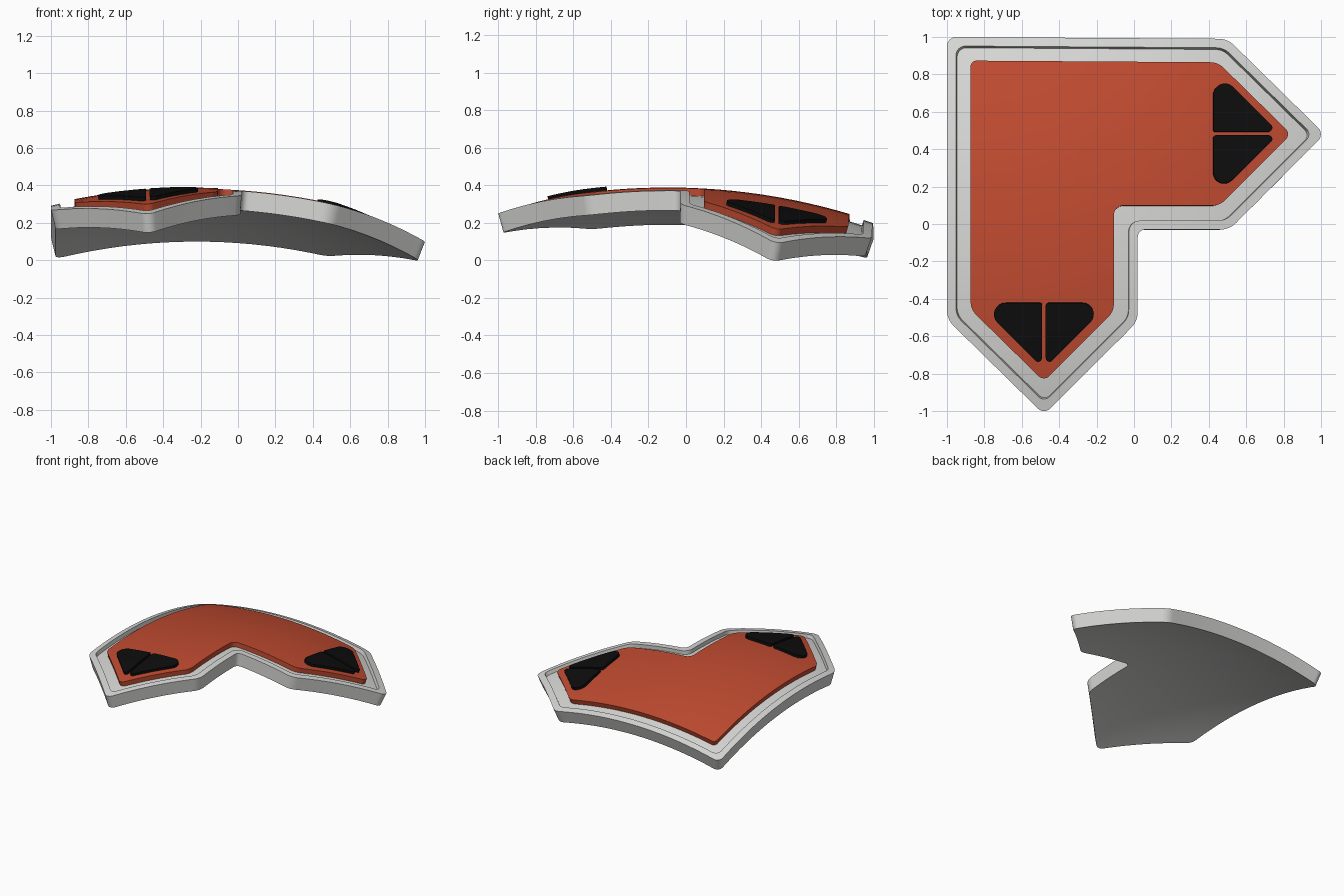
import bpy, bmesh, math
from mathutils import Vector, Matrix

cube = bpy.data.objects.get("Cube")
if cube:
    bpy.data.objects.remove(cube)

# Sphere that every part is wrapped onto; heights are measured from the rim top
RADIUS = 3.4
CENTRE = Vector((-0.23, -0.1, 0.38 - RADIUS))
BOTTOM, FLOOR, PANEL_TOP, PAD_TOP = -0.105, -0.03, 0.008, 0.028


def material(name, colour):
    mat = bpy.data.materials.new(name)
    mat.use_nodes = True
    mat.diffuse_color = (*colour, 1)
    bsdf = next(n for n in mat.node_tree.nodes if n.type == 'BSDF_PRINCIPLED')
    bsdf.inputs["Base Color"].default_value = (*colour, 1)
    bsdf.inputs["Roughness"].default_value = 0.6
    return mat


GREY = material("light grey", (0.68, 0.68, 0.67))
RED = material("brick red", (0.53, 0.07, 0.03))
BLACK = material("black", (0.004, 0.004, 0.004))


def directions(points, i):
    a, b, c = points[i - 1], points[i], points[(i + 1) % len(points)]
    return (b - a).normalized(), (c - b).normalized()


def inset(points, distance):
    """Move a counter-clockwise outline inward with mitred corners."""
    result = []
    for i, p in enumerate(points):
        d0, d1 = directions(points, i)
        n0, n1 = Vector((-d0.y, d0.x)), Vector((-d1.y, d1.x))
        result.append(p + (n0 + n1) * distance / (1 + n0.dot(n1)))
    return result


def rounded(points, radii, steps=8):
    """Replace each corner with an arc."""
    result = []
    for i, (p, r) in enumerate(zip(points, radii)):
        d0, d1 = directions(points, i)
        turn = math.atan2(d0.cross(d1), d0.dot(d1))
        start = p - d0 * r * math.tan(abs(turn) / 2)
        centre = start + Vector((-d0.y, d0.x)) * math.copysign(r, turn)
        for k in range(steps + 1):
            result.append(centre + Matrix.Rotation(turn * k / steps, 2) @ (start - centre))
    return result


def wrapped_solid(name, loops, mat):
    """Skin a stack of (outline, height) loops, cap it, and wrap it on the sphere."""
    bm = bmesh.new()
    rings = [[bm.verts.new((p.x, p.y, h)) for p in pts] for pts, h in loops]
    for low, high in zip(rings, rings[1:]):
        for i in range(len(low)):
            bm.faces.new((low[i - 1], low[i], high[i], high[i - 1]))
    caps = [bm.faces.new(rings[0]), bm.faces.new(rings[-1])]
    bmesh.ops.recalc_face_normals(bm, faces=bm.faces)
    bmesh.ops.triangulate(bm, faces=caps)
    # Slice into a grid so that the flat part can bend
    for axis in (Vector((1, 0, 0)), Vector((0, 1, 0))):
        for k in range(-12, 13):
            bmesh.ops.bisect_plane(bm, geom=bm.verts[:] + bm.edges[:] + bm.faces[:],
                                   dist=1e-5, plane_co=axis * (k * 0.08 + 0.013), plane_no=axis)
    for v in bm.verts:
        dx, dy = v.co.x - CENTRE.x, v.co.y - CENTRE.y
        normal = Vector((dx, dy, math.sqrt(RADIUS ** 2 - dx * dx - dy * dy))) / RADIUS
        v.co = CENTRE + normal * (RADIUS + v.co.z)
    mesh = bpy.data.meshes.new(name)
    bm.to_mesh(mesh)
    bm.free()
    mesh.materials.append(mat)
    obj = bpy.data.objects.new(name, mesh)
    bpy.context.collection.objects.link(obj)
    bpy.ops.object.select_all(action='DESELECT')
    obj.select_set(True)
    bpy.context.view_layer.objects.active = obj
    bpy.ops.object.shade_smooth_by_angle(angle=math.radians(30))
    return obj


# Bent outline with two pointed ends, counter-clockwise from the back corner
corners = [Vector(p) for p in ((-1, 1), (-1, -0.51), (-0.48, -1.02), (0.02, -0.52),
                               (0.02, -0.03), (0.51, -0.03), (1.02, 0.48), (0.5, 0.99))]
outer_radii = (0.05, 0.12, 0.05, 0.12, 0.04, 0.12, 0.05, 0.12)
inner_radii = (0.05, 0.1, 0.04, 0.1, 0.06, 0.1, 0.04, 0.1)
panel_radii = (0.03, 0.1, 0.04, 0.1, 0.05, 0.1, 0.04, 0.1)

# Tray with a raised lip around a recessed floor
outer = rounded(corners, outer_radii)
inner = rounded(inset(corners, 0.048), inner_radii)
wrapped_solid("tray", [(outer, BOTTOM), (outer, 0), (inner, 0), (inner, FLOOR)], GREY)

# Raised panel inside the tray
panel = rounded(inset(corners, 0.128), panel_radii)
wrapped_solid("panel", [(panel, FLOOR - 0.01), (panel, PANEL_TOP)], RED)

# Pairs of rounded triangular pads at both pointed ends
triangle = [Vector(p) for p in ((0.42, 0.49), (0.76, 0.49), (0.42, 0.83))]
pad = rounded(triangle, (0.012, 0.02, 0.06))
mirrored = [Vector((p.x, 0.96 - p.y)) for p in pad]
for side, pts in (("back", pad), ("front", mirrored)):
    wrapped_solid("left_end_pad_" + side, [(pts, 0), (pts, PAD_TOP)], BLACK)
    swapped = [Vector((-p.y, -p.x)) for p in pts]
    hand = "right" if side == "back" else "left"
    wrapped_solid("front_end_pad_" + hand, [(swapped, 0), (swapped, PAD_TOP)], BLACK)
